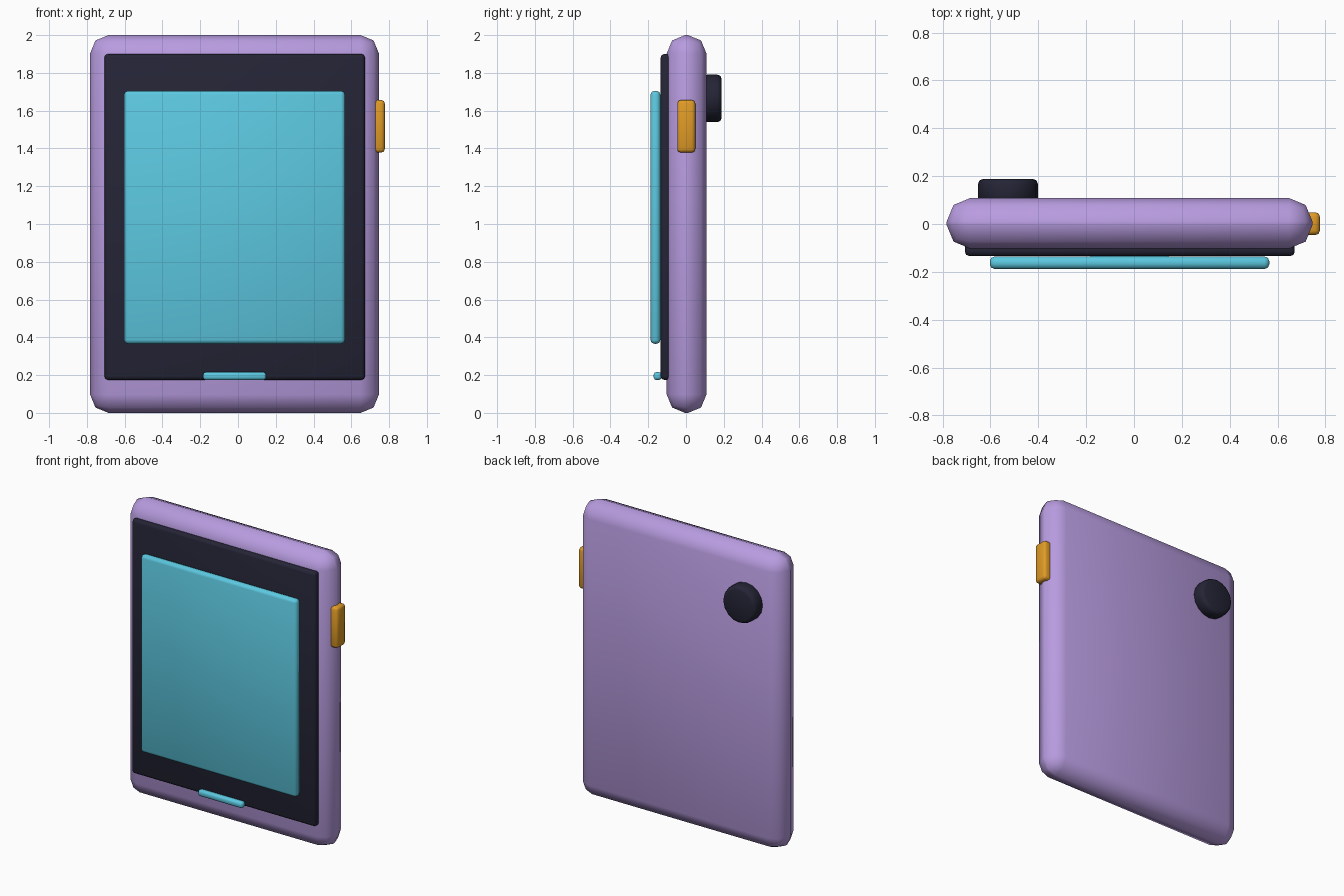
import bpy, math

if "Cube" in bpy.data.objects:
    bpy.data.objects.remove(bpy.data.objects["Cube"])


def material(name, rgb):
    """Flat material from 0-255 display colour."""
    m = bpy.data.materials.new(name)
    lin = [((c / 255 + 0.055) / 1.055) ** 2.4 for c in rgb]
    m.diffuse_color = (*lin, 1)
    m.use_nodes = True
    m.node_tree.nodes["Principled BSDF"].inputs["Base Color"].default_value = m.diffuse_color
    return m


purple = material("purple", (184, 156, 224))
dark = material("dark_navy", (36, 36, 54))
teal = material("teal", (92, 200, 224))
orange = material("orange", (224, 155, 38))


def finish(name, mat, bevel, segments):
    """Name, colour, bevel and smooth the active object."""
    ob = bpy.context.object
    ob.name = name
    bpy.ops.object.transform_apply(location=False, rotation=True, scale=True)
    ob.data.materials.append(mat)
    mod = ob.modifiers.new("bevel", 'BEVEL')
    mod.width = bevel
    mod.segments = segments
    mod.limit_method = 'ANGLE'
    mod.angle_limit = math.radians(50)
    bpy.ops.object.modifier_apply(modifier=mod.name)
    bpy.ops.object.shade_smooth_by_angle(angle=math.radians(50))
    return ob


def rounded_box(name, mat, x, y, z, bevel, segments=2):
    """Bevelled box from (min, max) ranges."""
    ranges = (x, y, z)
    bpy.ops.mesh.primitive_cube_add(size=1, location=[(a + b) / 2 for a, b in ranges])
    bpy.context.object.scale = [b - a for a, b in ranges]
    return finish(name, mat, bevel, segments)


# Main casing
rounded_box("body", purple, (-0.783, 0.746), (-0.102, 0.108), (0, 2), 0.097)
# Dark front panel, raised screen and home bar
rounded_box("front_panel", dark, (-0.707, 0.672), (-0.134, -0.08), (0.175, 1.9), 0.018)
rounded_box("screen", teal, (-0.603, 0.566), (-0.188, -0.136), (0.366, 1.705), 0.02)
rounded_box("home_bar", teal, (-0.185, 0.149), (-0.171, -0.13), (0.174, 0.216), 0.014)
# Side button
rounded_box("side_button", orange, (0.71, 0.777), (-0.046, 0.049), (1.378, 1.656), 0.018)
# Round camera lens on the back
bpy.ops.mesh.primitive_cylinder_add(vertices=16, radius=0.126, depth=0.1,
                                    location=(-0.527, 0.139, 1.665),
                                    rotation=(math.pi / 2, 0, 0))
finish("camera_lens", dark, 0.023, 2)
